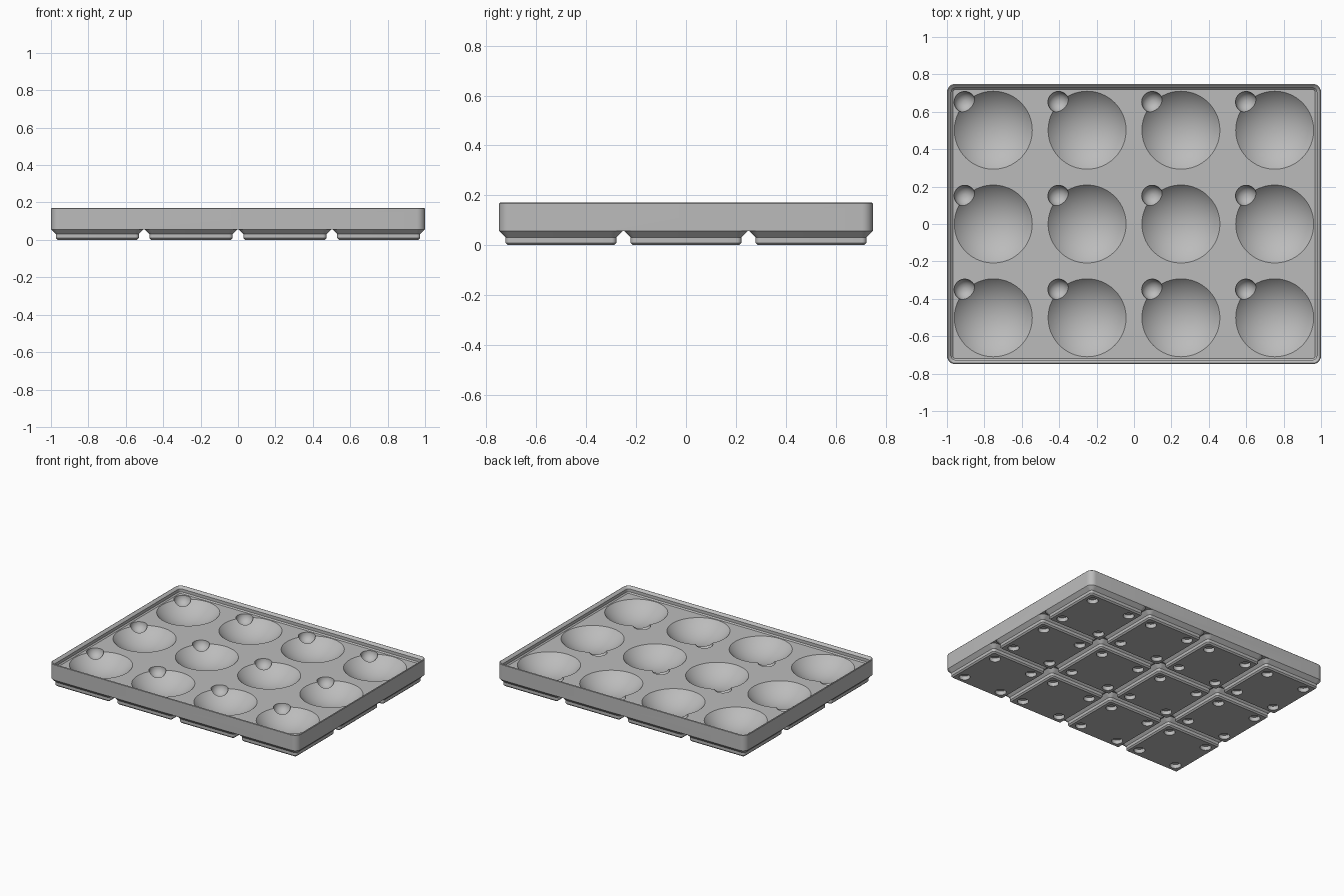
import bpy, bmesh, math

if "Cube" in bpy.data.objects:
    bpy.data.objects.remove(bpy.data.objects["Cube"], do_unlink=True)

MM = 2 / 167.5            # one millimetre of the tray in scene units
PITCH = 42
COLS, ROWS = 4, 3
CELLS = [((i - (COLS - 1) / 2) * PITCH, (j - (ROWS - 1) / 2) * PITCH)
         for i in range(COLS) for j in range(ROWS)]

grey = bpy.data.materials.new("plain grey")
grey.use_nodes = True
grey.diffuse_color = (0.5, 0.5, 0.5, 1)
grey.node_tree.nodes["Principled BSDF"].inputs["Base Color"].default_value = (0.5, 0.5, 0.5, 1)


def rounded_rect(hx, hy, r, z, cx=0, cy=0, steps=8):
    pts = []
    for q, (sx, sy) in enumerate([(1, 1), (-1, 1), (-1, -1), (1, -1)]):
        for k in range(steps + 1):
            a = math.pi / 2 * (q + k / steps)
            pts.append((cx + sx * (hx - r) + r * math.cos(a),
                        cy + sy * (hy - r) + r * math.sin(a), z))
    return pts


def circle(r, z, cx, cy, n):
    return [(cx + r * math.cos(math.tau * k / n),
             cy + r * math.sin(math.tau * k / n), z) for k in range(n)]


def loft(bm, rings):
    """Closed skin through a stack of rings, capped at both ends."""
    loops = [[bm.verts.new([c * MM for c in p]) for p in ring] for ring in rings]
    n = len(loops[0])
    for a, b in zip(loops, loops[1:]):
        for k in range(n):
            bm.faces.new((a[k], a[(k + 1) % n], b[(k + 1) % n], b[k]))
    bm.faces.new(loops[0][::-1])
    bm.faces.new(loops[-1])


def make(name, stacks):
    bm = bmesh.new()
    for rings in stacks:
        loft(bm, rings)
    bmesh.ops.recalc_face_normals(bm, faces=bm.faces)
    mesh = bpy.data.meshes.new(name)
    bm.to_mesh(mesh)
    bm.free()
    mesh.materials.append(grey)
    ob = bpy.data.objects.new(name, mesh)
    bpy.context.collection.objects.link(ob)
    return ob


def bowl(cx, cy, rim, depth, floor, n, steps):
    """Spherical cap below the floor with a straight neck above it."""
    big = (rim * rim + depth * depth) / (2 * depth)
    half = math.asin(min(1, rim / big))
    rings = []
    for k in range(1, steps + 1):
        a = half * k / steps
        rings.append(circle(big * math.sin(a), floor - depth + big * (1 - math.cos(a)), cx, cy, n))
    return rings + [circle(rim, floor + 8, cx, cy, n)]


# Tray block with stacking lip: (inset, height) from underside to inner floor
FLOOR = 10.5
lip = [(0, 4.75), (0, 14), (0.18, 14.23), (0.45, 14.3), (0.75, 14.15),
       (1.9, 13), (1.9, 11.2), (2.6, FLOOR)]
HX, HY = COLS * PITCH / 2 - 0.25, ROWS * PITCH / 2 - 0.25
tray = make("tray", [[rounded_rect(HX - i, HY - i, 3.75 - i, z) for i, z in lip]])

# Stepped feet, one under each cell; the last ring keys into the block
foot = [(17.8, 0.8, 0), (18.6, 1.6, 0.8), (18.6, 1.6, 2.6), (20.75, 3.75, 4.75), (20, 3, 5.5)]
feet = make("feet", [[rounded_rect(h, h, r, z, x, y) for h, r, z in foot] for x, y in CELLS])

# Cutters: round bowls, finger notches and magnet holes
bowls = make("bowl_cutter", [bowl(x, y, 17.45, 7.8, FLOOR, 96, 20) for x, y in CELLS])
notches = make("notch_cutter", [bowl(x - 12.8, y + 12.6, 4.75, 4.75, FLOOR, 40, 10) for x, y in CELLS])
magnets = make("magnet_cutter", [[circle(3.1, z, x + sx * 13, y + sy * 13, 32) for z in (-1, 2.4)]
                                 for x, y in CELLS for sx in (-1, 1) for sy in (-1, 1)])

for tool, mode in ((feet, 'UNION'), (bowls, 'DIFFERENCE'), (notches, 'DIFFERENCE'), (magnets, 'DIFFERENCE')):
    mod = tray.modifiers.new(tool.name, 'BOOLEAN')
    mod.operation, mod.solver, mod.object = mode, 'EXACT', tool

bpy.context.view_layer.update()
result = bpy.data.meshes.new_from_object(tray.evaluated_get(bpy.context.evaluated_depsgraph_get()))
tray.modifiers.clear()
tray.data = result
for tool in (feet, bowls, notches, magnets):
    bpy.data.objects.remove(tool, do_unlink=True)

bpy.ops.object.select_all(action='DESELECT')
tray.select_set(True)
bpy.context.view_layer.objects.active = tray
bpy.ops.object.shade_smooth_by_angle(angle=math.radians(25))
